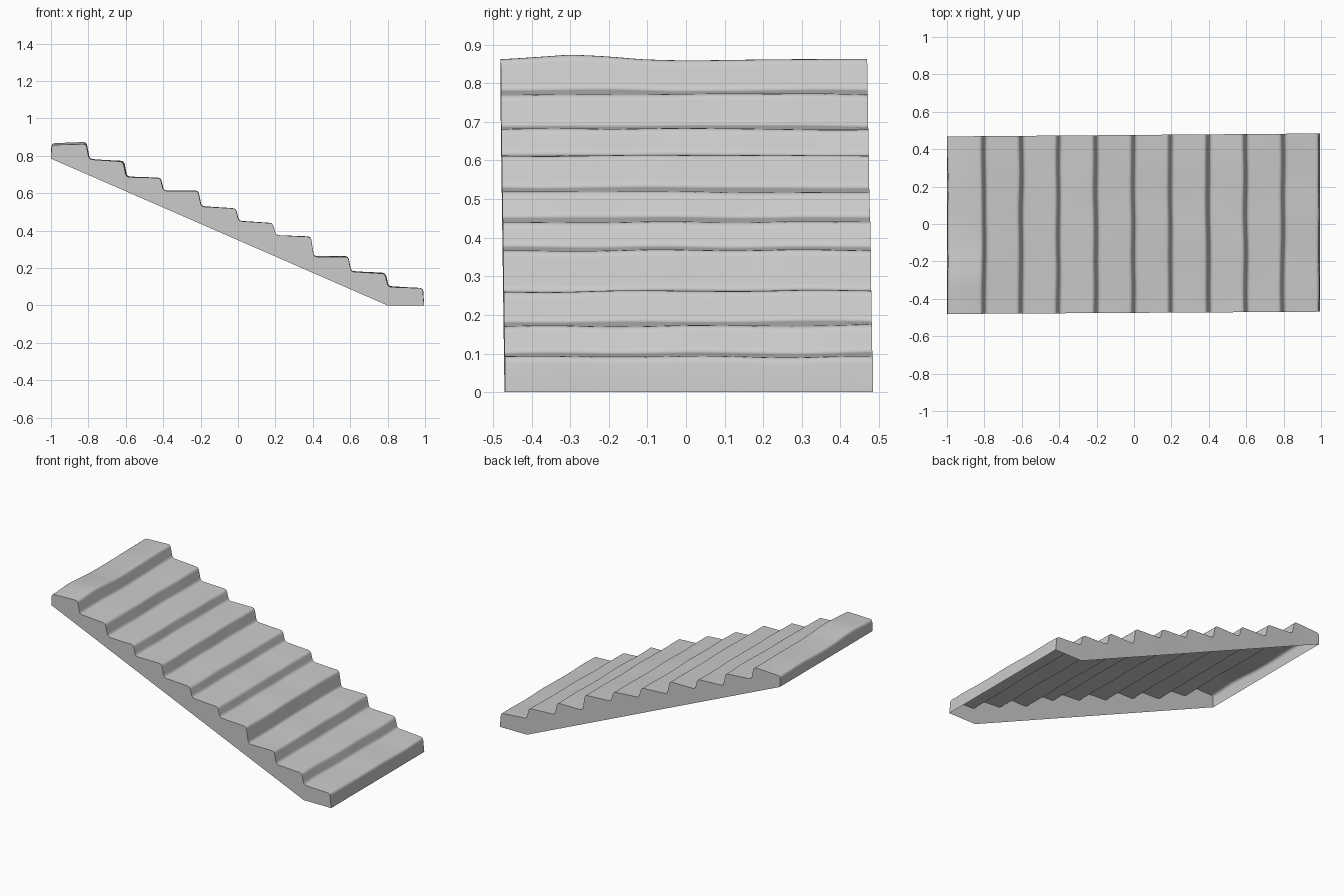
import bpy, bmesh
from mathutils import Vector, noise

if "Cube" in bpy.data.objects:
    bpy.data.objects.remove(bpy.data.objects["Cube"])

# Tread heights from the top step (x = -1) to the bottom step: (back, front)
TREADS = [(.857, .862), (.780, .772), (.690, .683), (.614, .612), (.528, .516),
          (.450, .441), (.376, .367), (.262, .262), (.182, .172), (.101, .092)]
ROWS = 28


def underside(x):
    return max(0.0, .785 * (.8 - x) / 1.8)


def half_edges(x):
    return -.475 + .006 * x, .476 + .008 * x


def rounded(points, radius):
    # Round every interior corner of an open profile
    out = [points[0]]
    for a, b, c in zip(points, points[1:], points[2:]):
        p = b + (a - b).normalized() * radius
        q = b + (c - b).normalized() * radius
        for t in (0, .25, .5, .75, 1):
            out.append(p * (1 - t) ** 2 + b * 2 * t * (1 - t) + q * t * t)
    return out + [points[-1]]


# Stepped profile in x, z
corners = [Vector((-1, .785))]
for i, (back, front) in enumerate(TREADS):
    x = -1 + .2 * i
    corners.append(Vector((x + .004, back)))
    corners.append(Vector((x + .187, front)))
corners.append(Vector((.995, 0)))
profile = rounded(corners, .018)

bm = bmesh.new()

# Worn treads and risers, swept across the width
rows = []
for j in range(ROWS + 1):
    row = []
    for k, p in enumerate(profile):
        lo, hi = half_edges(p.x)
        y = lo + (hi - lo) * j / ROWS
        x, z = p
        if 0 < k < len(profile) - 1:
            n = noise.noise_vector(Vector((x * 4, y * 4, 3)))
            fade = min(1, (z - underside(x)) / .05)
            x = max(-1, x + .006 * n.x * fade)
            z += .006 * n.z * fade
            if x < -.8 and z > .83:
                z += .010 * max(0, 1 - abs(y + .3) / .18)
        row.append(bm.verts.new((x, y, z)))
    rows.append(row)
for r0, r1 in zip(rows, rows[1:]):
    for k in range(len(profile) - 1):
        bm.faces.new((r0[k], r0[k + 1], r1[k + 1], r1[k]))

# Side walls down to the sloping underside, which stays open
for row, near in ((rows[0], True), (rows[-1], False)):
    lower = [bm.verts.new((v.co.x, v.co.y, underside(v.co.x))) for v in row[1:-1]]
    lower = [row[0]] + lower + [row[-1]]
    for k in range(len(row) - 1):
        loop = []
        for v in (row[k], lower[k], lower[k + 1], row[k + 1]):
            if v not in loop:
                loop.append(v)
        bm.faces.new(loop if near else loop[::-1])

bmesh.ops.remove_doubles(bm, verts=bm.verts, dist=1e-5)
bmesh.ops.recalc_face_normals(bm, faces=bm.faces)
# Treads must face upward
if sum(f.normal.z * f.calc_area() for f in bm.faces) < 0:
    bmesh.ops.reverse_faces(bm, faces=bm.faces)

mesh = bpy.data.meshes.new("stone_stairs")
bm.to_mesh(mesh)
bm.free()
stairs = bpy.data.objects.new("stone_stairs", mesh)
bpy.context.collection.objects.link(stairs)
bpy.context.view_layer.objects.active = stairs
stairs.select_set(True)
bpy.ops.object.shade_smooth_by_angle(angle=.6)
